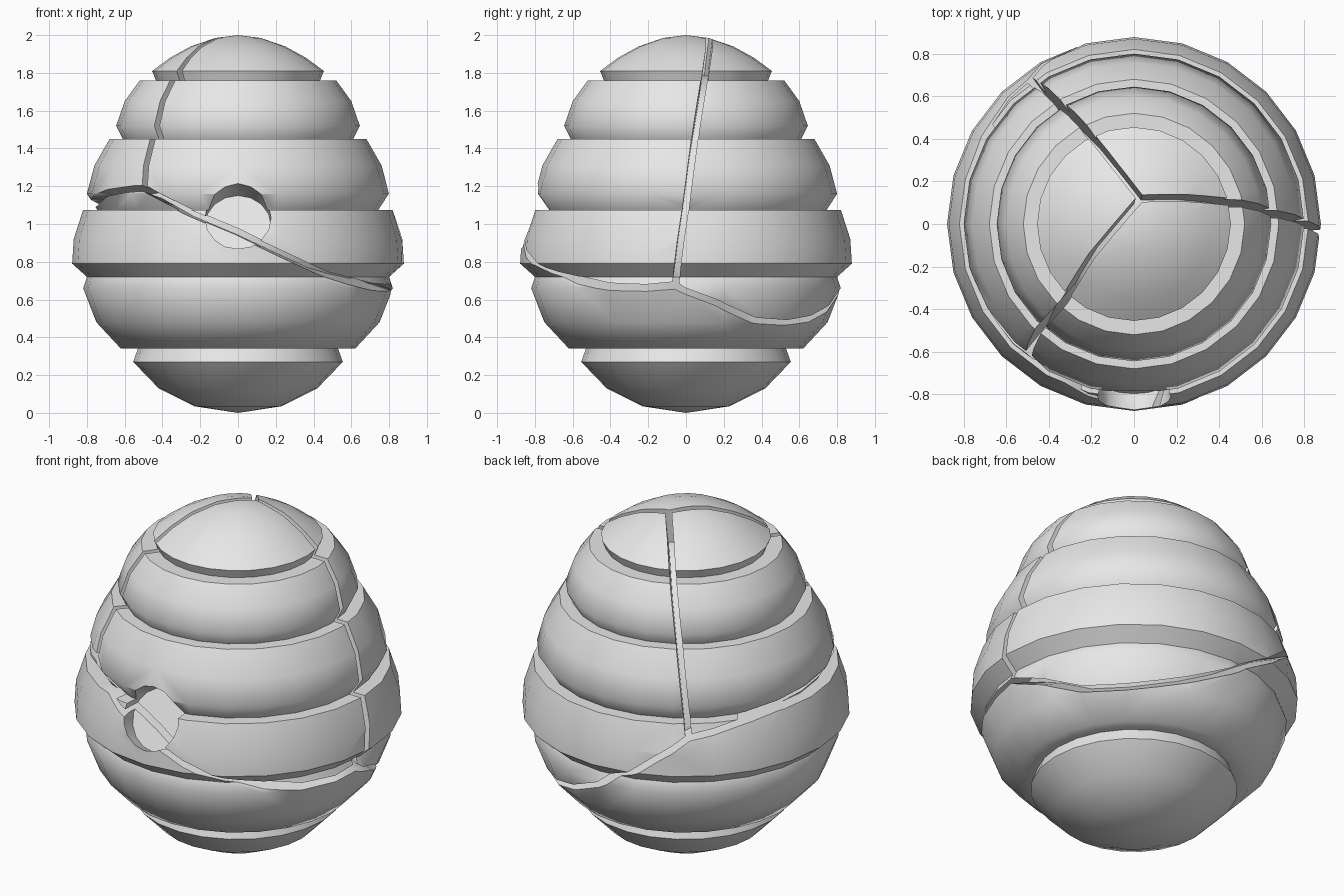
import bpy
import bmesh
from math import cos, sin, pi, radians
from mathutils import Vector, Matrix

SIDES = 24
CENTRE = Vector((0, 0, 1))
CRACK_WIDTH = 0.034

default_cube = bpy.data.objects.get("Cube")
if default_cube:
    bpy.data.objects.remove(default_cube, do_unlink=True)

stone = bpy.data.materials.new("light_grey")
stone.use_nodes = True
stone.diffuse_color = (0.8, 0.8, 0.8, 1)
stone.node_tree.nodes["Principled BSDF"].inputs["Base Color"].default_value = (0.8, 0.8, 0.8, 1)


def make_object(name, bm):
    """Turn a bmesh into a linked object with outward normals."""
    bmesh.ops.recalc_face_normals(bm, faces=bm.faces[:])
    mesh = bpy.data.meshes.new(name)
    bm.to_mesh(mesh)
    bm.free()
    obj = bpy.data.objects.new(name, mesh)
    obj.data.materials.append(stone)
    bpy.context.collection.objects.link(obj)
    return obj


def lathe(name, profile):
    """Spin a (radius, height) profile about the z axis."""
    bm = bmesh.new()
    verts = [bm.verts.new((r, 0, z)) for r, z in profile]
    edges = [bm.edges.new(pair) for pair in zip(verts, verts[1:])]
    bmesh.ops.spin(bm, geom=verts + edges, cent=(0, 0, 0), axis=(0, 0, 1),
                   angle=2 * pi, steps=SIDES, use_duplicate=False)
    bmesh.ops.remove_doubles(bm, verts=bm.verts[:], dist=0.0005)
    return make_object(name, bm)


def crack_blade(name, path, closed=False):
    """Thin radial blade following (azimuth, radius, height) points."""
    points = [Vector((r * cos(radians(a)), r * sin(radians(a)), z)) for a, r, z in path]
    count = len(points)
    bm = bmesh.new()
    sections = []
    for i, point in enumerate(points):
        if closed:
            before, after = points[i - 1], points[(i + 1) % count]
        else:
            before, after = points[max(i - 1, 0)], points[min(i + 1, count - 1)]
        out = point - CENTRE
        side = (after - before).cross(out).normalized() * CRACK_WIDTH / 2
        inner, outer = CENTRE + out * 0.8, CENTRE + out * 1.2
        sections.append([bm.verts.new(p) for p in
                         (inner - side, inner + side, outer + side, outer - side)])
    for i in range(count if closed else count - 1):
        a, b = sections[i], sections[(i + 1) % count]
        for k in range(4):
            n = (k + 1) % 4
            bm.faces.new((a[k], a[n], b[n], b[k]))
    if not closed:
        bm.faces.new(sections[0])
        bm.faces.new(sections[-1])
    return make_object(name, bm)


def hole_plug(name, back, tilt, radius, length):
    """Round cutter whose inner end is centred on back."""
    axis = Vector((0, -cos(tilt), sin(tilt)))
    turn = axis.to_track_quat("Z", "Y").to_matrix().to_4x4()
    bm = bmesh.new()
    bmesh.ops.create_cone(bm, cap_ends=True, segments=16, radius1=radius, radius2=radius,
                          depth=length,
                          matrix=Matrix.Translation(back + axis * length / 2) @ turn)
    return make_object(name, bm)


# Stacked bulging rings, from the foot to the cap
body = lathe("hive_body", [
    (0, 0), (0.23, 0.035), (0.42, 0.13), (0.555, 0.27), (0.53, 0.34),
    (0.62, 0.34), (0.75, 0.48), (0.82, 0.66), (0.80, 0.72),
    (0.878, 0.79), (0.87, 0.92), (0.82, 1.075), (0.745, 1.075),
    (0.80, 1.16), (0.76, 1.31), (0.68, 1.45), (0.61, 1.45),
    (0.645, 1.52), (0.60, 1.65), (0.52, 1.76), (0.435, 1.76),
    (0.455, 1.81), (0.36, 1.88), (0.25, 1.94), (0.12, 1.985), (0, 2)])

# Where the cracks meet
front_fork = (231, 0.79, 1.19)
right_fork = (356, 0.82, 0.67)
back_fork = (126, 0.85, 1.0)
top_fork = (76, 0.124, 1.985)

cutters = [
    # Entrance
    hole_plug("entrance_cutter", Vector((0, -0.723, 0.992)), radians(25), 0.175, 0.5),
    # Crack running right round the middle
    crack_blade("ring_crack_cutter", [
        front_fork, (250, 0.83, 1.07), (270, 0.87, 0.95), (290, 0.87, 0.81),
        (305, 0.82, 0.73), (318, 0.82, 0.69), (335, 0.82, 0.66), right_fork,
        (12, 0.79, 0.58), (28, 0.755, 0.49), (47, 0.75, 0.475), (72, 0.77, 0.54),
        (89, 0.81, 0.64), (103, 0.83, 0.77), (115, 0.86, 0.89), back_fork,
        (149, 0.82, 1.07), (163, 0.79, 1.09), (179, 0.78, 1.11),
        (193, 0.78, 1.12), (207, 0.79, 1.16)], closed=True),
    # Three cracks climbing to the cap
    crack_blade("front_crack_cutter", [
        front_fork, (228, 0.66, 1.45), (228, 0.49, 1.76), (226, 0.43, 1.82),
        (217, 0.25, 1.94), top_fork]),
    crack_blade("back_crack_cutter", [
        back_fork, (122, 0.66, 1.45), (117, 0.49, 1.76), (108, 0.285, 1.92), top_fork]),
    crack_blade("right_crack_cutter", [
        right_fork, (358, 0.87, 0.9), (0, 0.8, 1.1), (4, 0.66, 1.45),
        (13, 0.46, 1.8), (26, 0.28, 1.93), top_fork]),
]

# Cut the entrance and cracks, then drop the cutters
for cutter in cutters:
    cutter.hide_render = True
    cut = body.modifiers.new(cutter.name, "BOOLEAN")
    cut.operation = "DIFFERENCE"
    cut.solver = "EXACT"
    cut.object = cutter
bpy.context.view_layer.update()
graph = bpy.context.evaluated_depsgraph_get()
carved = bpy.data.meshes.new_from_object(body.evaluated_get(graph))
body.modifiers.clear()
body.data = carved
carved.materials.clear()
carved.materials.append(stone)
for cutter in cutters:
    bpy.data.objects.remove(cutter, do_unlink=True)

# Smooth bulges with crisp ledges
for obj in bpy.context.selected_objects:
    obj.select_set(False)
body.select_set(True)
bpy.context.view_layer.objects.active = body
bpy.ops.object.shade_smooth_by_angle(angle=radians(50))
